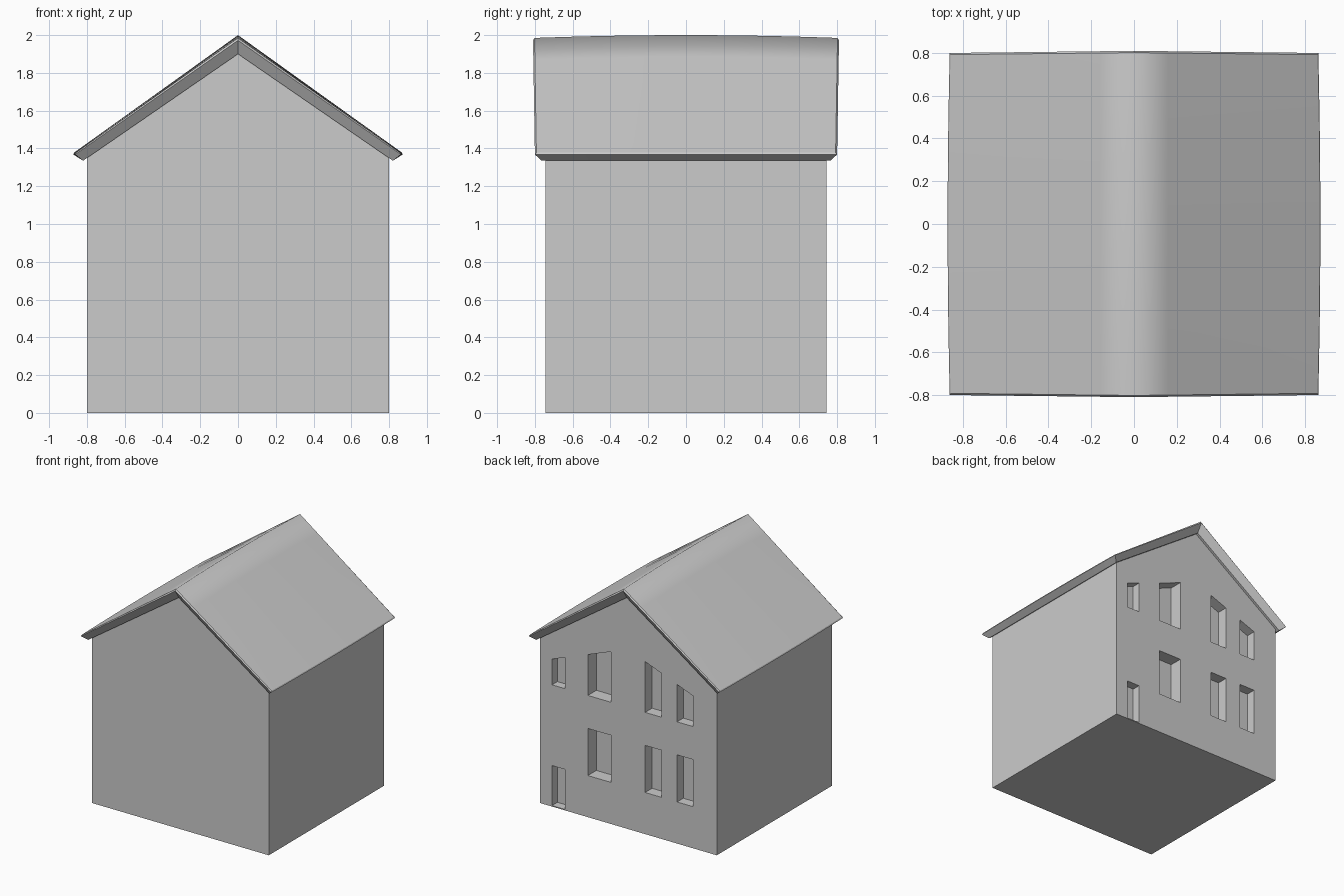
import bpy, bmesh

if "Cube" in bpy.data.objects:
    bpy.data.objects.remove(bpy.data.objects["Cube"])


def make_object(name, bm):
    bmesh.ops.recalc_face_normals(bm, faces=bm.faces[:])
    mesh = bpy.data.meshes.new(name)
    bm.to_mesh(mesh)
    bm.free()
    obj = bpy.data.objects.new(name, mesh)
    bpy.context.collection.objects.link(obj)
    return obj


def add_prism(bm, profile, y0, y1):
    """Extrude an x-z outline from y0 to y1."""
    a = [bm.verts.new((x, y0, z)) for x, z in profile]
    b = [bm.verts.new((x, y1, z)) for x, z in profile]
    bm.faces.new(a)
    bm.faces.new(b[::-1])
    for i in range(len(a)):
        j = (i + 1) % len(a)
        bm.faces.new((a[i], a[j], b[j], b[i]))


# House body: gabled block, top tucked into the roof
bm = bmesh.new()
add_prism(bm, [(-.8, 0), (.8, 0), (.8, 1.365), (0, 1.925), (-.8, 1.365)], -.745, .745)
walls = make_object("walls", bm)

# Recessed windows and door on the back wall: x range, recess depth
columns = [(.574, .69, .07), (.158, .366, .11), (-.302, -.152, .09), (-.585, -.441, .08)]
bm = bmesh.new()
for i, (x0, x1, depth) in enumerate(columns):
    # upper window with a top that follows the gable
    slant = lambda x: 1.468 - .38 * abs(x)
    add_prism(bm, [(x0, .995), (x1, .995), (x1, slant(x1)), (x0, slant(x0))], .745 - depth, .9)
    # lower window, or the door in the first column
    z0, z1 = (.008, .335) if i == 0 else (.34, .725)
    add_prism(bm, [(x0, z0), (x1, z0), (x1, z1), (x0, z1)], .745 - depth, .9)
cutter = make_object("opening_cutter", bm)
cutter.hide_render = True

mod = walls.modifiers.new("openings", 'BOOLEAN')
mod.operation = 'DIFFERENCE'
mod.solver = 'EXACT'
mod.object = cutter
bpy.context.view_layer.objects.active = walls
bpy.ops.object.modifier_apply(modifier=mod.name)
bpy.data.objects.remove(cutter)

# Roof: bowed slab lofted along y, rim slightly wider than its underside
bm = bmesh.new()
N = 12
rings = []
for k in range(N + 1):
    t = 2 * k / N - 1
    bow = 1 - t * t
    ex, rz = .858 + .01 * bow, 1.985 + .015 * bow

    def top(x):
        return rz + (1.378 - rz) * abs(x) / ex

    upper = [bm.verts.new((x, .792 * t + .01 * t * (1 - abs(x) / ex), top(x)))
             for x in (-ex, -.16, 0, .16, ex)]
    rim = [bm.verts.new((s * (ex + .004), .8 * t, 1.368)) for s in (-1, 1)]
    lower = [bm.verts.new((x, .765 * t, z)) for x, z in ((-.82, 1.335), (0, 1.9), (.82, 1.335))]
    rings.append((upper, rim, lower))

smooth_faces = []
for (u0, r0, l0), (u1, r1, l1) in zip(rings, rings[1:]):
    for i in range(4):
        smooth_faces.append(bm.faces.new((u0[i], u0[i + 1], u1[i + 1], u1[i])))
    for a, b in ((0, 1), (1, 2)):
        bm.faces.new((l0[a], l0[b], l1[b], l1[a]))
    for s, e in ((0, 0), (1, -1)):
        bm.faces.new((u0[e], r0[s], r1[s], u1[e]))
        bm.faces.new((r0[s], l0[e], l1[e], r1[s]))

# Gable ends of the roof: thin rounded lip, then the fascia below it
for upper, rim, lower in (rings[0], rings[-1]):
    side = 1 if upper[0].co.y > 0 else -1
    peak = bm.verts.new((0, .81 * side, 1.972))
    for s, e, q in ((0, 0, 1), (1, -1, 3)):
        bm.faces.new((upper[e], upper[q], upper[2], peak, rim[s]))
        bm.faces.new((rim[s], peak, lower[1], lower[e]))
for f in smooth_faces:
    f.smooth = True
make_object("roof", bm)
